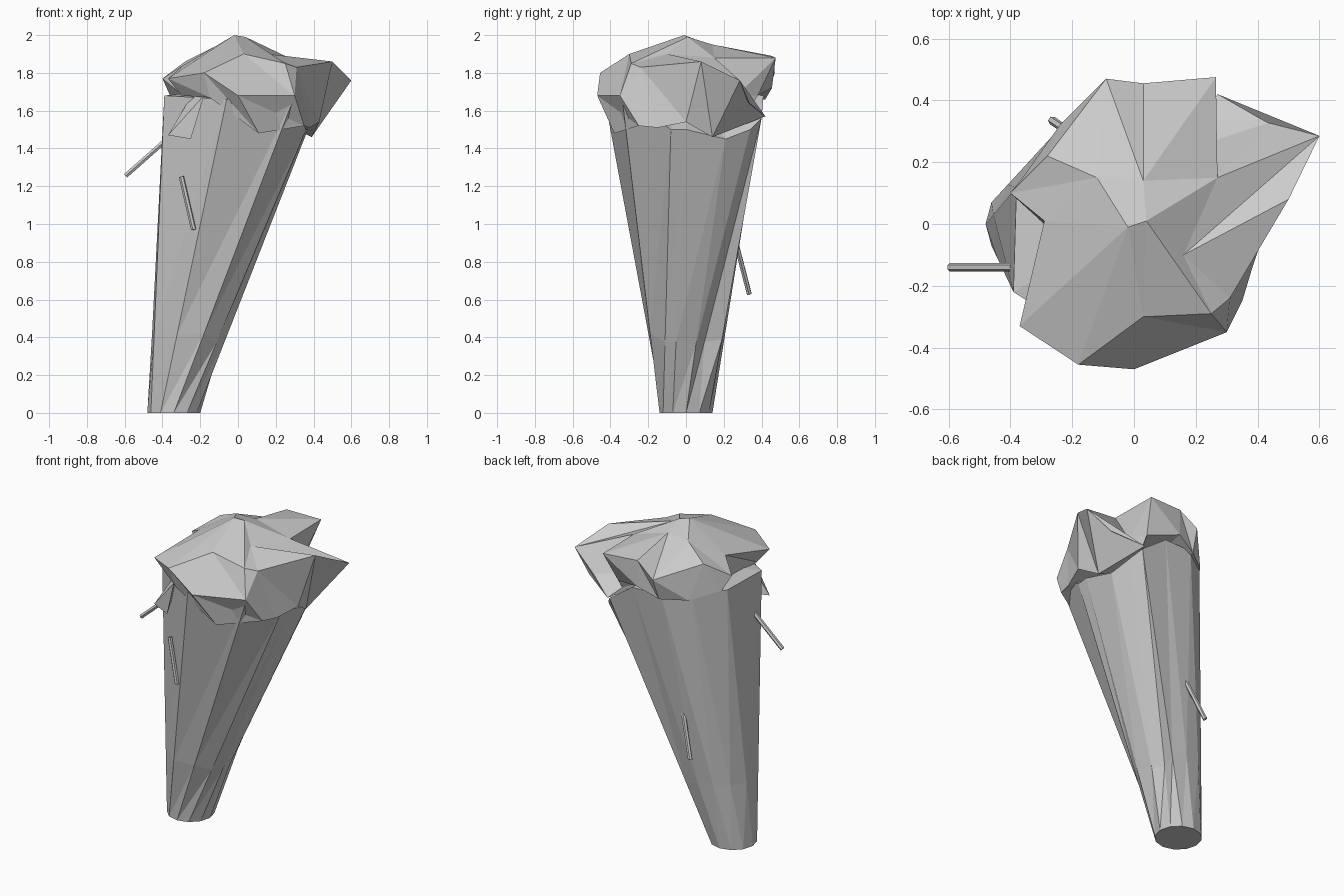
import bpy, bmesh, math
from mathutils import Vector


def finish(name, bm):
    bmesh.ops.remove_doubles(bm, verts=bm.verts, dist=0.001)
    bmesh.ops.recalc_face_normals(bm, faces=bm.faces)
    mesh = bpy.data.meshes.new(name)
    bm.to_mesh(mesh)
    bm.free()
    ob = bpy.data.objects.new(name, mesh)
    bpy.context.collection.objects.link(ob)
    return ob


def loft(name, rings, start=None, end=None):
    """Skin equal rings; close the ends with a point or a flat cap."""
    bm = bmesh.new()
    vs = [[bm.verts.new(p) for p in r] for r in rings]
    n = len(vs[0])
    for a, b in zip(vs, vs[1:]):
        for i in range(n):
            j = (i + 1) % n
            bm.faces.new((a[i], a[j], b[j]))
            bm.faces.new((a[i], b[j], b[i]))
    for ring, tip in ((vs[0], start), (vs[-1], end)):
        if tip is None:
            bm.faces.new(ring)
        else:
            c = bm.verts.new(tip)
            for i in range(n):
                bm.faces.new((ring[i], ring[(i + 1) % n], c))
    bmesh.ops.dissolve_degenerate(bm, dist=0.001, edges=bm.edges)
    return finish(name, bm)


def stick(name, a, b, r=0.014):
    a, b = Vector(a), Vector(b)
    q = (b - a).to_track_quat('Z', 'Y')
    ring = [q @ Vector((r * math.cos(k * math.pi / 3), r * math.sin(k * math.pi / 3), 0)) for k in range(6)]
    return loft(name, [[a + p for p in ring], [b + p for p in ring]])


# Leaning trunk: small round foot flaring to an uneven top, with a recess low on one side
foot = [Vector((-0.34 + 0.14 * math.cos(math.radians(30 * k)),
                0.14 * math.sin(math.radians(30 * k)), 0)) for k in range(12)]
head = [Vector(p) for p in (
    (0.35, 0.21, 1.45), (0.32, 0.34, 1.5), (0.27, 0.4, 1.56), (0.1, 0.41, 1.68),
    (-0.1, 0.4, 1.68), (-0.25, 0.3, 1.68), (-0.38, 0.12, 1.68), (-0.39, -0.22, 1.68),
    (-0.06, -0.43, 1.66), (0.3, -0.34, 1.68), (0.36, -0.08, 1.5), (0.37, 0, 1.5))]
middle = [f.lerp(h, 0.25) for f, h in zip(foot, head)]
middle[0] += Vector((-0.03, 0, 0))
middle[1] += Vector((-0.07, -0.04, 0))
loft("trunk", [foot, middle, head], end=(0, 0, 1.72))

# Faceted crown with a deep notch at the back right
inner = [(0.16, -0.1, 1.9), (0.27, 0.15, 1.88), (0.27, 0.15, 1.88), (0.27, 0.15, 1.88),
         (0.03, 0.14, 1.95), (0.03, 0.14, 1.95), (-0.12, 0.15, 1.94), (-0.12, 0.15, 1.94),
         (-0.12, 0.15, 1.94), (-0.02, -0.01, 2.0), (-0.02, -0.01, 2.0), (0.03, -0.3, 1.9),
         (0.03, -0.3, 1.9), (0.25, -0.29, 1.85), (0.16, -0.1, 1.9)]
rim = [(0.5, 0.08, 1.86), (0.6, 0.285, 1.76), (0.46, 0.335, 1.64), (0.26, 0.27, 1.68),
       (0.265, 0.475, 1.88), (0.03, 0.455, 1.89), (-0.09, 0.47, 1.8), (-0.28, 0.22, 1.86),
       (-0.4, 0.1, 1.77), (-0.29, 0.01, 1.84), (-0.37, -0.33, 1.77), (-0.18, -0.455, 1.8),
       (0, -0.47, 1.68), (0.3, -0.35, 1.68), (0.31, -0.24, 1.83)]
lower = [(0.43, 0, 1.54), (0.39, 0.14, 1.46), (0.27, 0.42, 1.57), (0.22, 0.34, 1.62),
         (0.22, 0.38, 1.68), (0.03, 0.455, 1.72), (-0.1, 0.42, 1.66), (-0.24, 0.32, 1.65),
         (-0.36, 0.15, 1.68), (-0.29, 0, 1.68), (-0.3, -0.3, 1.68), (-0.15, -0.42, 1.67),
         (0.11, -0.38, 1.48), (0.35, -0.25, 1.52), (0.38, -0.15, 1.51)]
loft("crown", [inner, rim, lower], start=(0.04, 0.01, 1.99), end=(0, 0, 1.66))

# Hanging leaf clump below the crown
bm = bmesh.new()
for p in ((-0.24, -0.28, 1.69), (-0.37, -0.33, 1.47), (-0.25, -0.37, 1.45),
          (-0.18, -0.4, 1.68), (-0.3, -0.24, 1.5)):
    bm.verts.new(p)
bmesh.ops.convex_hull(bm, input=bm.verts)
finish("hanging_leaf", bm)

# Twigs
stick("left_twig", (-0.38, -0.14, 1.445), (-0.595, -0.14, 1.255))
stick("front_twig", (-0.3, -0.27, 1.25), (-0.235, -0.29, 0.97))
stick("back_twig", (-0.17, 0.27, 0.88), (-0.265, 0.335, 0.63))
